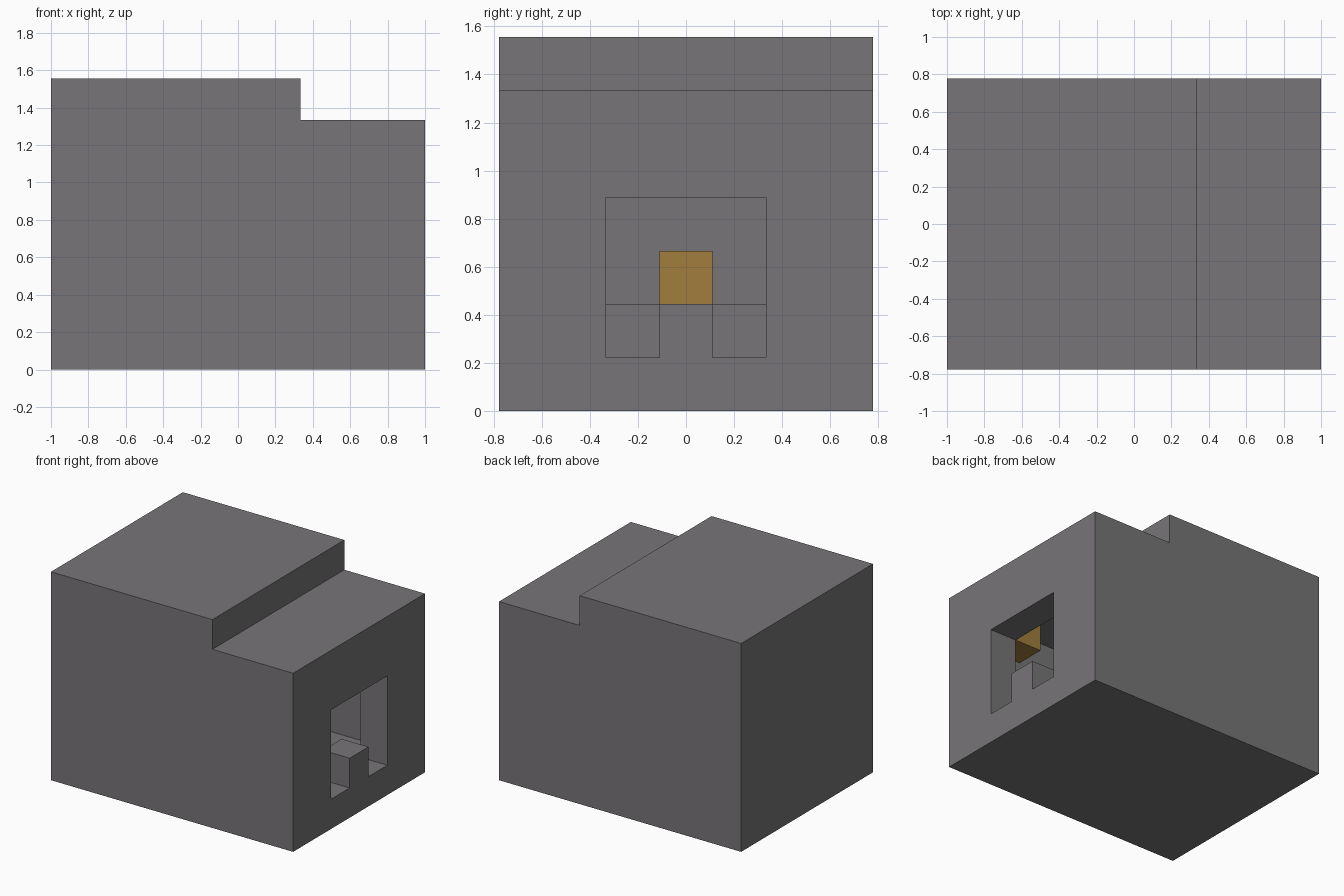
import bpy, bmesh
from mathutils import Vector

if "Cube" in bpy.data.objects:
    bpy.data.objects.remove(bpy.data.objects["Cube"], do_unlink=True)

U = 2 / 9  # one building block


def make_material(name, colour):
    mat = bpy.data.materials.new(name)
    mat.use_nodes = True
    mat.diffuse_color = (*colour, 1)
    mat.node_tree.nodes["Principled BSDF"].inputs["Base Color"].default_value = (*colour, 1)
    return mat


stone = make_material("stone grey", (0.185, 0.178, 0.185))
amber = make_material("amber gold", (0.355, 0.205, 0.047))


def prism(name, profile, axis, start, end, mat):
    """Extrude a flat profile, measured in blocks, along x or y."""
    bm = bmesh.new()
    place = (lambda a, b: (a, start, b)) if axis == "y" else (lambda a, b: (start, a, b))
    direction = Vector((0, 1, 0)) if axis == "y" else Vector((1, 0, 0))
    face = bm.faces.new([bm.verts.new(Vector(place(a, b)) * U) for a, b in profile])
    grown = bmesh.ops.extrude_face_region(bm, geom=[face])
    moved = [v for v in grown["geom"] if isinstance(v, bmesh.types.BMVert)]
    bmesh.ops.translate(bm, verts=moved, vec=direction * (end - start) * U)
    bmesh.ops.recalc_face_normals(bm, faces=bm.faces)
    mesh = bpy.data.meshes.new(name)
    bm.to_mesh(mesh)
    bm.free()
    mesh.materials.append(mat)
    obj = bpy.data.objects.new(name, mesh)
    bpy.context.collection.objects.link(obj)
    return obj


def block(name, x, y, z, mat):
    return prism(name, [(x[0], z[0]), (x[1], z[0]), (x[1], z[1]), (x[0], z[1])],
                 "y", y[0], y[1], mat)


def cut(target, cutter):
    """Carve the cutter out of the target and discard the cutter."""
    cutter.hide_render = True
    mod = target.modifiers.new("cut", "BOOLEAN")
    mod.operation, mod.solver, mod.object = "DIFFERENCE", "EXACT", cutter
    graph = bpy.context.evaluated_depsgraph_get()
    result = bpy.data.meshes.new_from_object(target.evaluated_get(graph))
    target.modifiers.clear()
    target.data = result
    bpy.data.objects.remove(cutter, do_unlink=True)


# House shell with a stepped roof
house = prism("house_shell", [(-4.5, 0), (4.5, 0), (4.5, 6), (1.5, 6), (1.5, 7), (-4.5, 7)],
              "y", -3.5, 3.5, stone)

# Hollow room following the roof step
cut(house, prism("room_cutter",
                 [(-3.5, 1), (3.5, 1), (3.5, 5), (0.5, 5), (0.5, 6), (-3.5, 6)],
                 "y", -2.5, 2.5, stone))

# Doorway with a raised block in the middle of the sill
cut(house, prism("doorway_cutter",
                 [(-1.5, 1), (-0.5, 1), (-0.5, 2), (0.5, 2), (0.5, 1), (1.5, 1),
                  (1.5, 4), (-1.5, 4)],
                 "x", 3.3, 5, stone))

# Ledge along the far wall with a glowing block on it
block("far_ledge", (-3.5, -2.5), (-2.5, 2.5), (1, 2), stone)
block("ledge_lamp", (-3.5, -2.5), (-0.5, 0.5), (2, 3), amber)

# Lamps in the upper corners beside the doorway
for side, y in (("right", (-2.5, -1.5)), ("left", (1.5, 2.5))):
    block(f"{side}_corner_lamp", (2.5, 3.5), y, (4, 5), amber)
